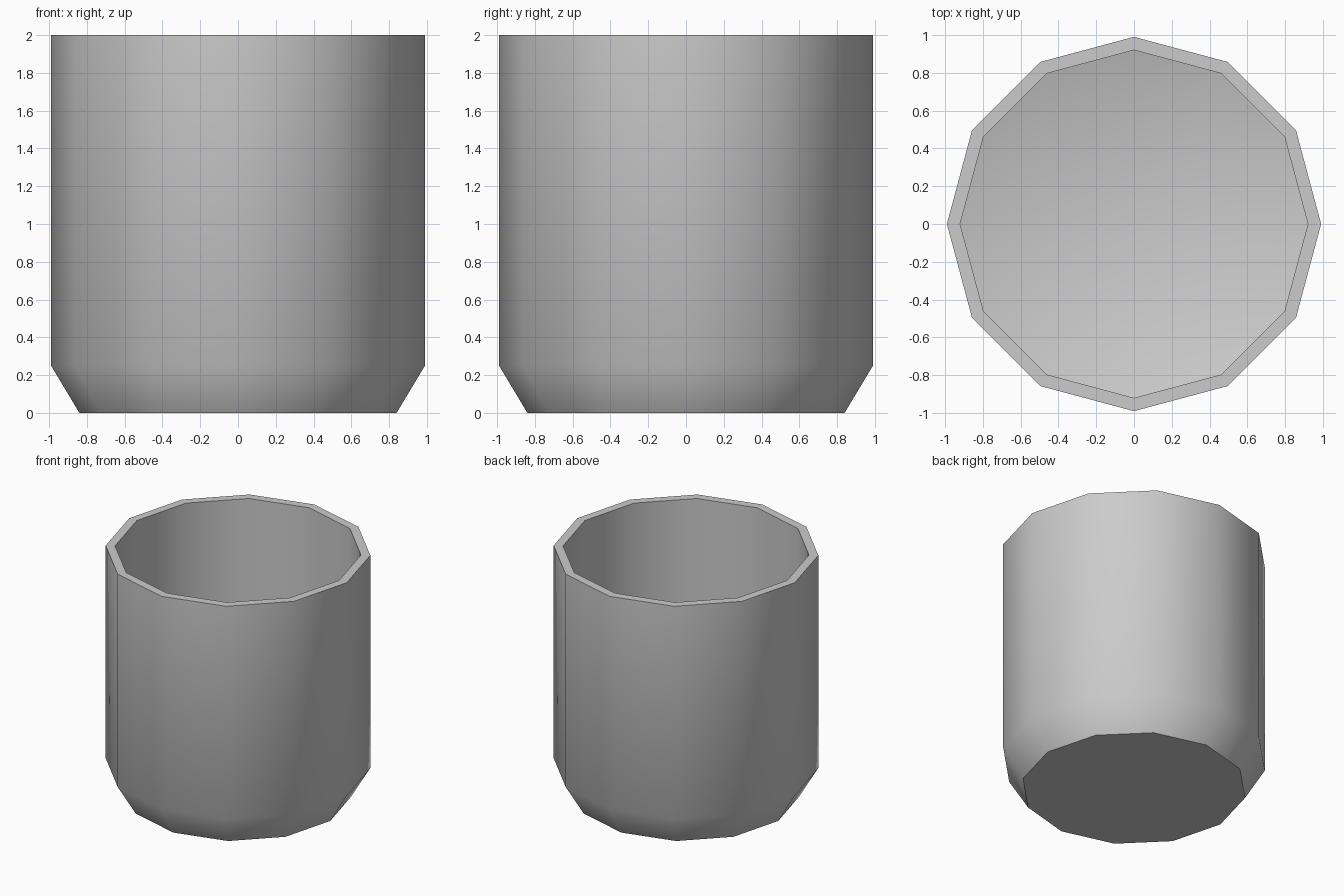
import bpy
import bmesh
import math

SIDES = 12

# Remove the default cube
cube = bpy.data.objects.get("Cube")
if cube:
    bpy.data.objects.remove(cube, do_unlink=True)

# Single plain grey
grey = bpy.data.materials.new("plain_grey")
grey.use_nodes = True
colour = (0.6, 0.6, 0.6, 1.0)
grey.diffuse_color = colour
grey.node_tree.nodes["Principled BSDF"].inputs["Base Color"].default_value = colour


def add_ring(bm, radius, z):
    step = math.tau / SIDES
    return [bm.verts.new((radius * math.cos(i * step), radius * math.sin(i * step), z))
            for i in range(SIDES)]


def bridge(bm, a, b):
    for i in range(SIDES):
        j = (i + 1) % SIDES
        bm.faces.new((a[i], a[j], b[j], b[i]))


# Cup profile: base, chamfer, outer wall, rim, inner wall
profile = [(0.84, 0.0), (0.99, 0.25), (0.99, 2.0), (0.92, 2.0), (0.92, 0.32)]
bm = bmesh.new()
rings = [add_ring(bm, r, z) for r, z in profile]
for lower, upper in zip(rings, rings[1:]):
    bridge(bm, lower, upper)

# Flat underside
bm.faces.new(list(reversed(rings[0])))

# Shallow dished floor inside
centre = bm.verts.new((0, 0, 0.07))
floor_ring = rings[-1]
for i in range(SIDES):
    bm.faces.new((floor_ring[i], floor_ring[(i + 1) % SIDES], centre))

bmesh.ops.recalc_face_normals(bm, faces=bm.faces)
mesh = bpy.data.meshes.new("cup")
bm.to_mesh(mesh)
bm.free()
mesh.materials.append(grey)

cup = bpy.data.objects.new("cup", mesh)
bpy.context.collection.objects.link(cup)

# Smooth sides with crisp rim and base edges
bpy.ops.object.select_all(action="DESELECT")
cup.select_set(True)
bpy.context.view_layer.objects.active = cup
bpy.ops.object.shade_smooth_by_angle(angle=math.radians(40))
